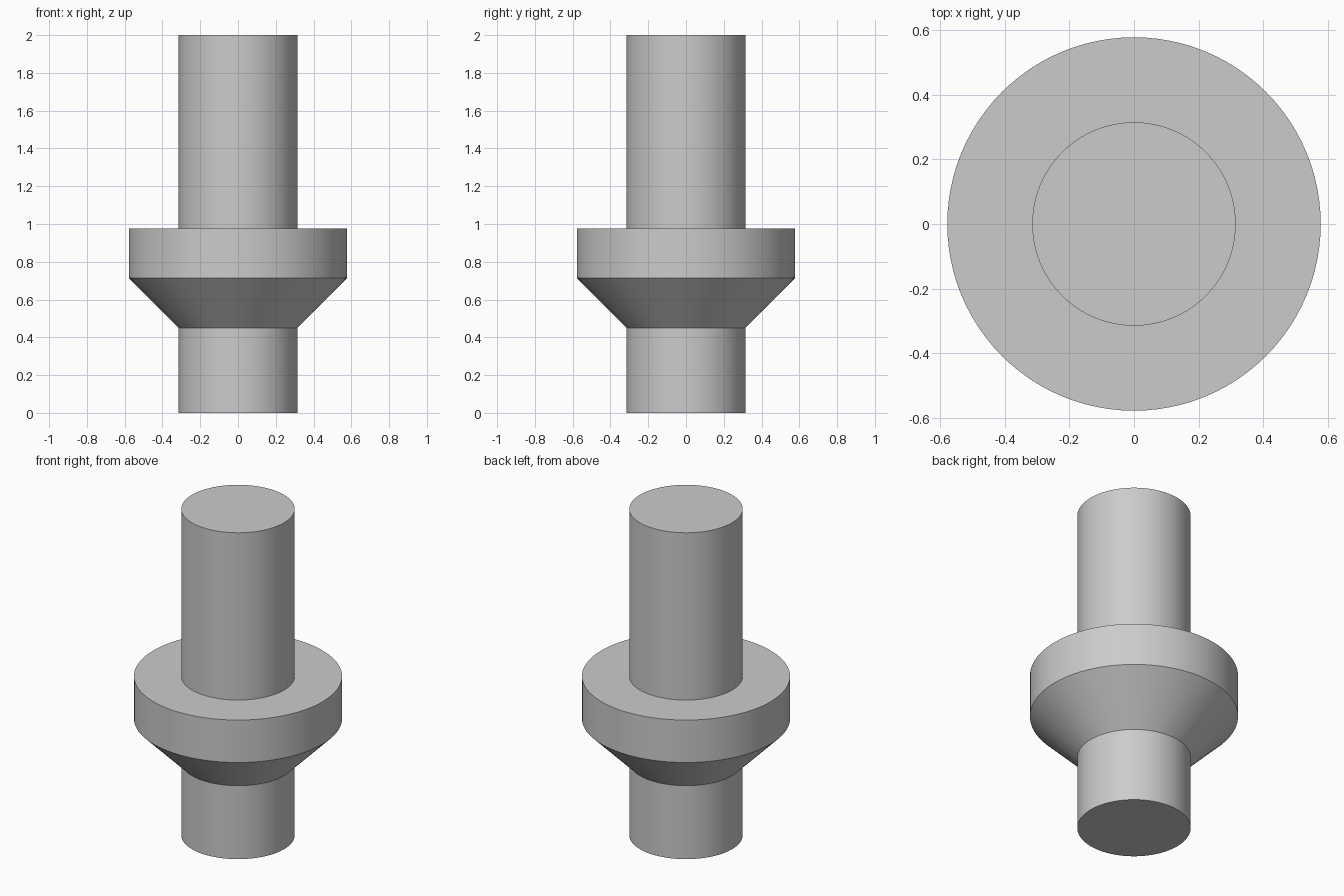
import bpy
import bmesh
import math

SEGMENTS = 96
SHAFT_R, COLLAR_R = 0.315, 0.578
TOP, COLLAR_TOP, COLLAR_EDGE, COLLAR_BASE = 2.0, 0.975, 0.715, 0.45

cube = bpy.data.objects.get("Cube")
if cube:
    bpy.data.objects.remove(cube, do_unlink=True)

# Plain grey material
grey = bpy.data.materials.new("plain_grey")
grey.use_nodes = True
colour = (0.6, 0.6, 0.6, 1.0)
grey.diffuse_color = colour
grey.node_tree.nodes["Principled BSDF"].inputs["Base Color"].default_value = colour


def lathe(name, profile, material):
    """Turn an (r, z) profile into a closed solid with flat end caps."""
    bm = bmesh.new()
    rings = []
    for r, z in profile:
        angles = [math.tau * i / SEGMENTS for i in range(SEGMENTS)]
        rings.append([bm.verts.new((r * math.cos(a), r * math.sin(a), z)) for a in angles])
    for low, high in zip(rings, rings[1:]):
        for i in range(SEGMENTS):
            j = (i + 1) % SEGMENTS
            bm.faces.new((low[i], low[j], high[j], high[i]))
    bm.faces.new(rings[0][::-1])
    bm.faces.new(rings[-1])
    bmesh.ops.recalc_face_normals(bm, faces=bm.faces)
    mesh = bpy.data.meshes.new(name)
    bm.to_mesh(mesh)
    bm.free()
    mesh.materials.append(material)
    obj = bpy.data.objects.new(name, mesh)
    bpy.context.collection.objects.link(obj)
    bpy.ops.object.select_all(action="DESELECT")
    obj.select_set(True)
    bpy.context.view_layer.objects.active = obj
    bpy.ops.object.shade_smooth_by_angle(angle=math.radians(30))
    return obj


# Shaft with a collar that is tapered underneath and flat on top
lathe("collared_shaft", [
    (SHAFT_R, 0),
    (SHAFT_R, COLLAR_BASE),
    (COLLAR_R, COLLAR_EDGE),
    (COLLAR_R, COLLAR_TOP),
    (SHAFT_R, COLLAR_TOP),
    (SHAFT_R, TOP),
], grey)
